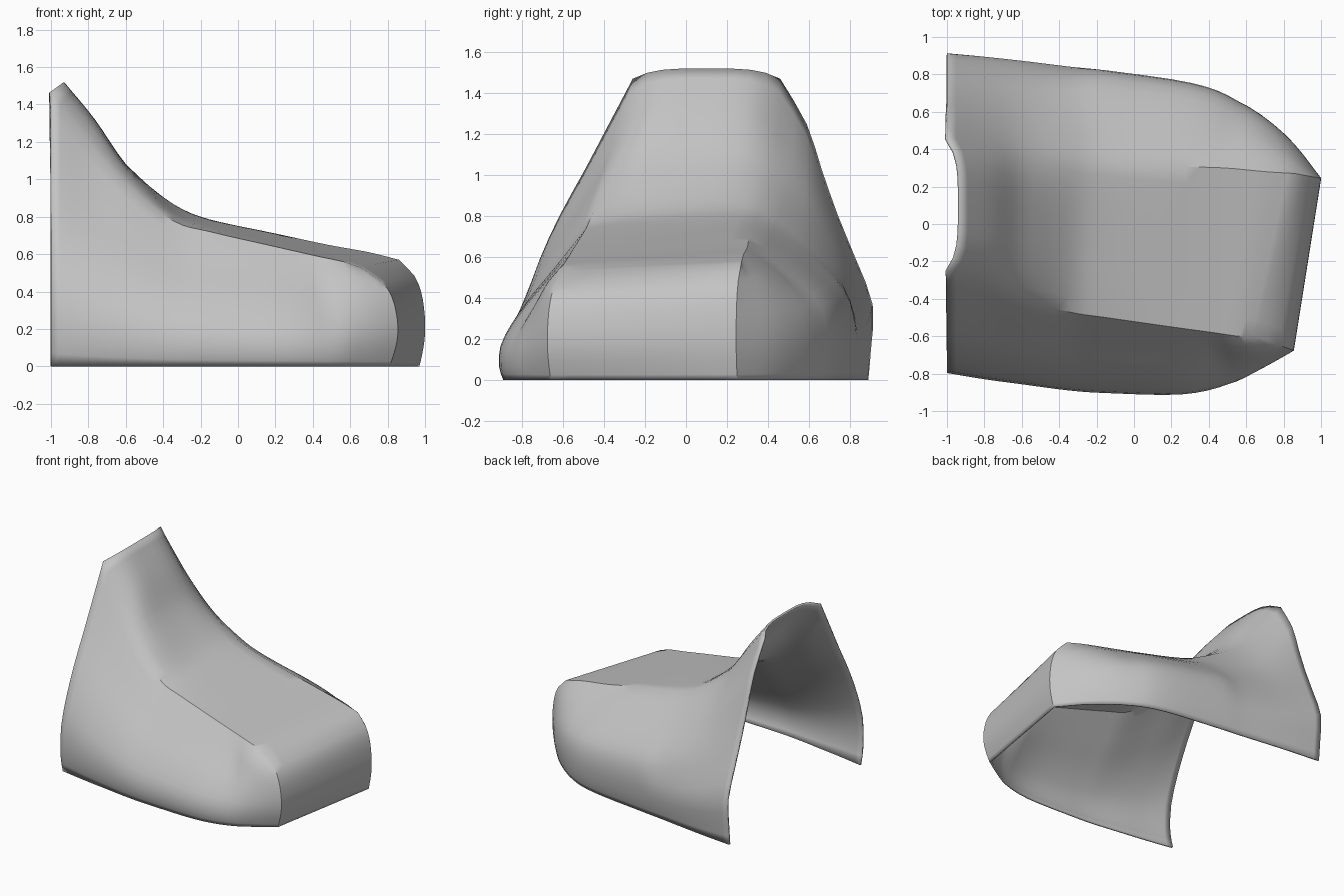
import bpy, bmesh
from mathutils import Vector

cube = bpy.data.objects.get("Cube")
if cube:
    bpy.data.objects.remove(cube, do_unlink=True)

# Stations from the open heel end to the toe: ground outline (x, y), top ridge (x, y, z)
right_outline = [(-1, -.765), (-.8, -.8), (-.6, -.83), (-.35, -.865), (-.15, -.88),
                 (.25, -.89), (.5, -.84), (.67, -.75), (.81, -.66)]
right_ridge = [(-1, -.26, 1.47), (-.8, -.32, 1.2), (-.6, -.4, .98), (-.35, -.47, .78),
               (-.15, -.5, .72), (.2, -.55, .64), (.42, -.58, .59), (.56, -.6, .56), (.65, -.6, .53)]
left_outline = [(-1, .89), (-.8, .87), (-.6, .845), (-.35, .81), (-.15, .785),
                (.3, .72), (.55, .63), (.79, .45), (.97, .25)]
left_ridge = [(-1, .46, 1.47), (-.8, .45, 1.2), (-.6, .42, 1), (-.35, .37, .86),
              (-.15, .34, .785), (.2, .31, .71), (.48, .3, .65), (.7, .28, .61), (.86, .27, .57)]
crown = [.05, .12, .09, .03, .01, 0, 0, 0, 0]

# Wall profiles: inset from outline (0) to ridge (1) at each height fraction
heights = [0, .1, .25, .4, .55, .7, .85, 1]
right_wall = [0, -.06, -.04, .1, .3, .54, .77, 1]
left_wall_back = [0, -.03, -.05, .14, .35, .53, .7, 1]
left_wall_front = [0, -.05, -.08, -.07, .02, .27, .6, 1]
toe_wall = [0, -.12, -.25, -.28, -.22, -.08, .25, 1]

STEPS = 4      # smooth steps between stations
ACROSS = 10    # divisions across the top and the toe


def mix(a, b, t):
    return a + (b - a) * t


def spline(values, steps):
    """Resample a list of numbers or tuples with a curve through every value."""
    if isinstance(values[0], tuple):
        return list(zip(*(spline(list(axis), steps) for axis in zip(*values))))
    out = []
    for i in range(len(values) - 1):
        b, c = values[i], values[i + 1]
        a = values[i - 1] if i else 2 * b - c
        d = values[i + 2] if i + 2 < len(values) else 2 * c - b
        for k in range(steps):
            t = k / steps
            out.append(b + (c - a) * t / 2 + (a - 2.5 * b + 2 * c - d / 2) * t ** 2
                       + (1.5 * (b - c) + (d - a) / 2) * t ** 3)
    return out + [values[-1]]


def blend(p, q, t):
    return [mix(a, b, t) for a, b in zip(p, q)]


def column(outline, ridge, profile):
    """One vertical strip of points up the wall."""
    return [Vector((mix(outline[0], ridge[0], s), mix(outline[1], ridge[1], s), f * ridge[2]))
            for s, f in zip(spline(profile, 2), spline(heights, 2))]


def add_grid(bm, rows):
    verts = [[bm.verts.new(p) for p in row] for row in rows]
    for r0, r1 in zip(verts, verts[1:]):
        for i in range(len(r0) - 1):
            bm.faces.new((r0[i], r1[i], r1[i + 1], r0[i + 1]))


ro, rr, lo, lr = (spline(p, STEPS) for p in (right_outline, right_ridge, left_outline, left_ridge))
rise = spline(crown, STEPS)
last = len(ro) - 1

# Side walls, easing into the toe profile near the front
right_cols, left_cols = [], []
for j in range(last + 1):
    station = j / STEPS
    toe = max(0, station - 6) / 2
    left = blend(left_wall_back, left_wall_front, min(1, station / 4))
    right_cols.append(column(ro[j], rr[j], blend(right_wall, toe_wall, toe)))
    left_cols.append(column(lo[j], lr[j], blend(left, toe_wall, toe)))

# Toe front between the two corners
toe_cols = [[p.lerp(q, i / ACROSS) for p, q in zip(right_cols[-1], left_cols[-1])]
            for i in range(ACROSS + 1)]

# Top surface across the ridges, with a notch in the rear edge
top_rows = []
for j in range(last + 1):
    row = []
    for i in range(ACROSS + 1):
        t = i / ACROSS
        arch = 1 - (2 * t - 1) ** 4
        p = Vector(rr[j]).lerp(Vector(lr[j]), t)
        p.z += rise[j] * arch
        p.x += .07 * arch * max(0, 1 - j / (2 * STEPS))
        row.append(p)
    top_rows.append(row)

bm = bmesh.new()
for rows in (right_cols, toe_cols, left_cols, top_rows):
    add_grid(bm, rows)
bmesh.ops.remove_doubles(bm, verts=bm.verts, dist=.0005)
bmesh.ops.recalc_face_normals(bm, faces=bm.faces)
center = Vector((-.3, 0, .2))
if sum(f.normal.dot(f.calc_center_median() - center) for f in bm.faces) < 0:
    bmesh.ops.reverse_faces(bm, faces=bm.faces)
mesh = bpy.data.meshes.new("toe_shell")
bm.to_mesh(mesh)
bm.free()
shell = bpy.data.objects.new("toe_shell", mesh)
bpy.context.collection.objects.link(shell)

# Plain grey material
grey = bpy.data.materials.new("plain_grey")
grey.use_nodes = True
color = (.55, .55, .55, 1)
grey.diffuse_color = color
grey.node_tree.nodes["Principled BSDF"].inputs["Base Color"].default_value = color
mesh.materials.append(grey)

# Thin wall thickness and smooth shading with crisp ridges
solid = shell.modifiers.new("thickness", 'SOLIDIFY')
solid.thickness = .015
solid.offset = -1
bpy.context.view_layer.objects.active = shell
shell.select_set(True)
bpy.ops.object.shade_smooth_by_angle(angle=.6)
